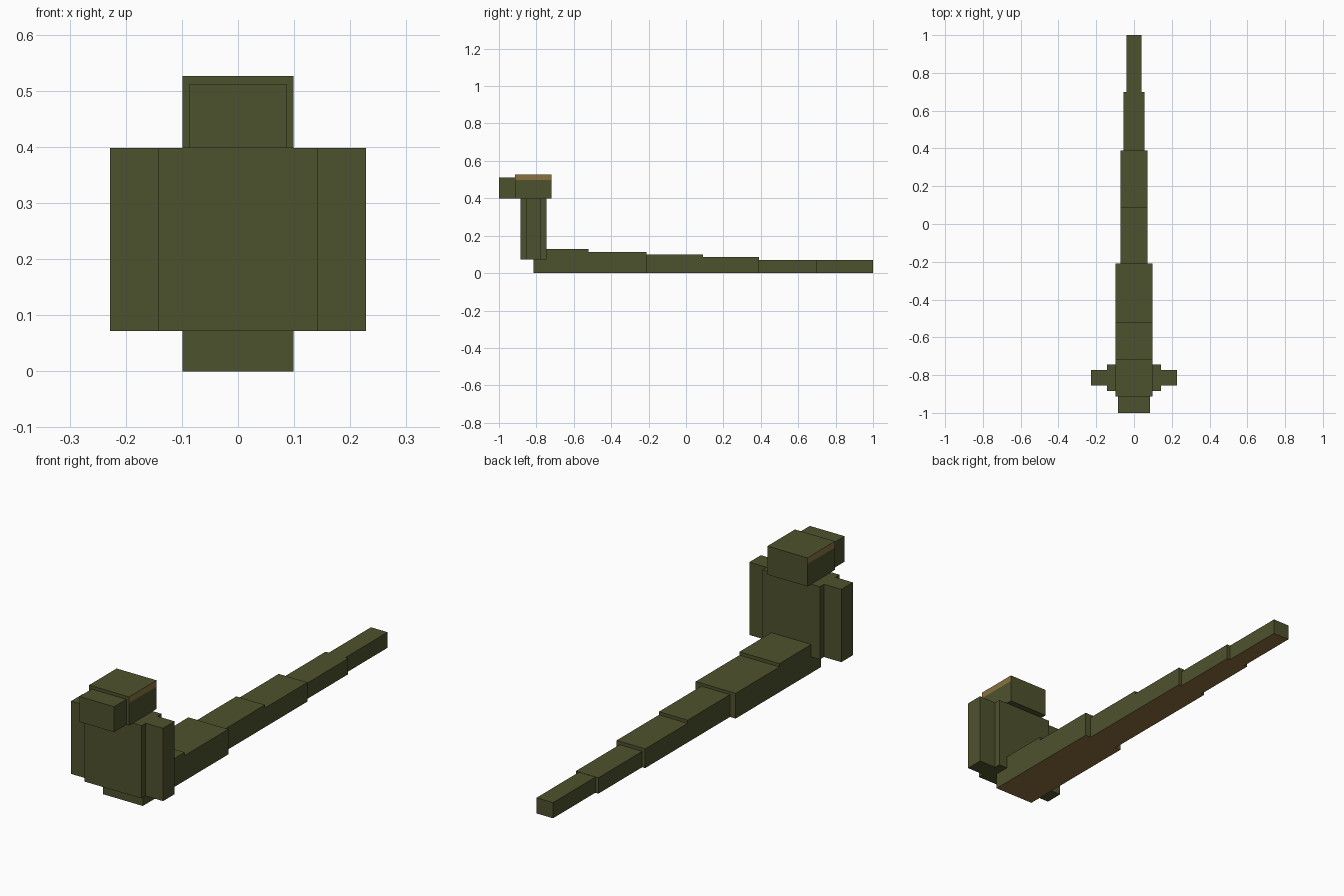
import bpy
import bmesh

if "Cube" in bpy.data.objects:
    bpy.data.objects.remove(bpy.data.objects["Cube"], do_unlink=True)


def material(name, rgb):
    mat = bpy.data.materials.new(name)
    mat.use_nodes = True
    mat.diffuse_color = (*rgb, 1)
    bsdf = next(n for n in mat.node_tree.nodes if n.type == "BSDF_PRINCIPLED")
    bsdf.inputs["Base Color"].default_value = (*rgb, 1)
    return mat


GREEN = material("olive green", (0.076, 0.084, 0.026))
TAN = material("tan brown", (0.254, 0.165, 0.048))


def box(name, x, y, z, cut_z=None, is_tan=None):
    """Block from (min, max) ranges, with an optional level cut and a rule for tan faces."""
    bm = bmesh.new()
    bmesh.ops.create_cube(bm, size=1)
    for v in bm.verts:
        v.co = [lo_hi[0] if c < 0 else lo_hi[1] for c, lo_hi in zip(v.co, (x, y, z))]
    if cut_z is not None:
        bmesh.ops.bisect_plane(bm, geom=bm.verts[:] + bm.edges[:] + bm.faces[:],
                               plane_co=(0, 0, cut_z), plane_no=(0, 0, 1))
    bm.normal_update()
    for f in bm.faces:
        f.material_index = int(bool(is_tan and is_tan(f)))
    mesh = bpy.data.meshes.new(name)
    bm.to_mesh(mesh)
    bm.free()
    mesh.materials.append(GREEN)
    mesh.materials.append(TAN)
    obj = bpy.data.objects.new(name, mesh)
    bpy.context.collection.objects.link(obj)
    return obj


# Tapering body and tail with a tan belly: end y, half width, height
SEGMENTS = [
    ("body_front", -0.52, 0.099, 0.128),
    ("body_rear", -0.21, 0.099, 0.113),
    ("tail_base", 0.09, 0.071, 0.1),
    ("tail_middle", 0.39, 0.071, 0.086),
    ("tail_rear", 0.7, 0.056, 0.071),
    ("tail_tip", 1.0, 0.041, 0.07),
]
start = -0.815
for name, end, half, height in SEGMENTS:
    box(name, (-half, half), (start, end), (0, height),
        is_tan=lambda f: f.normal.z < -0.5)
    start = end

# Upright hood with a thinner flap on each side
HOOD_Z = (0.072, 0.398)
box("hood", (-0.142, 0.142), (-0.885, -0.745), HOOD_Z)
box("hood_flap_left", (0.142, 0.228), (-0.856, -0.774), HOOD_Z)
box("hood_flap_right", (-0.228, -0.142), (-0.856, -0.774), HOOD_Z)

# Head with a tan strip along the top of each side, and the snout
STRIP_Z = 0.498
box("head", (-0.099, 0.099), (-0.913, -0.718), (0.398, 0.526), cut_z=STRIP_Z,
    is_tan=lambda f: abs(f.normal.x) > 0.5 and f.calc_center_median().z > STRIP_Z)
box("snout", (-0.086, 0.086), (-1.0, -0.913), (0.398, 0.512))
